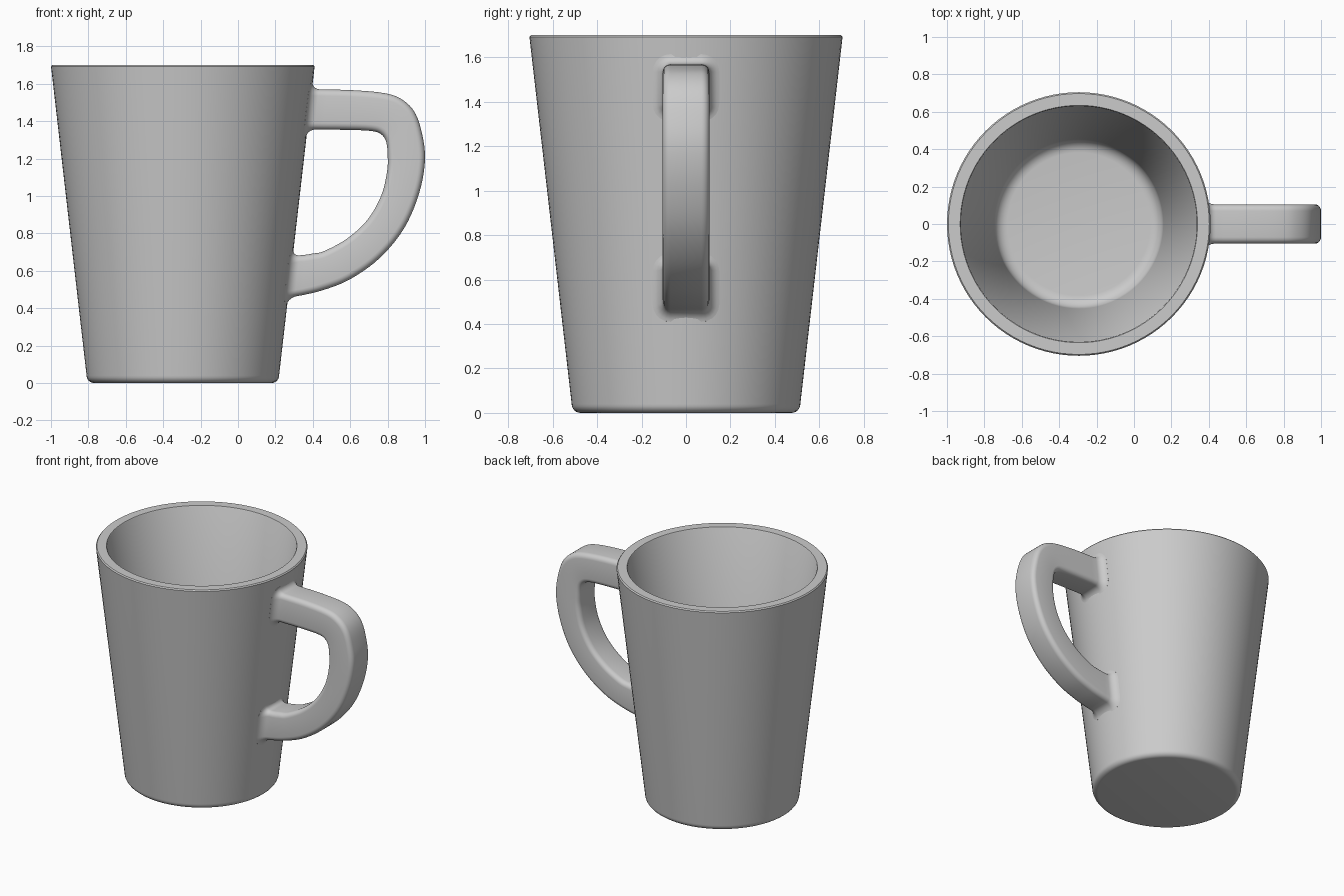
import bpy, bmesh, math
from mathutils import Vector

cube = bpy.data.objects.get("Cube")
if cube:
    bpy.data.objects.remove(cube, do_unlink=True)

AXIS_X = -0.295      # centre line of the cup
HEIGHT = 1.7
WALL = 0.075
FILLET = 0.045       # blend where the handle meets the cup
HALF_WIDTH = 0.105
CORNER = 0.035

grey = bpy.data.materials.new("grey ceramic")
grey.use_nodes = True
colour = (0.6, 0.6, 0.6, 1)
grey.diffuse_color = colour
grey.node_tree.nodes["Principled BSDF"].inputs["Base Color"].default_value = colour


def radius(z):
    return 0.51 + 0.115 * z


def arc(cx, cz, r, start, end, steps=6):
    angles = [math.radians(start + (end - start) * i / steps) for i in range(steps + 1)]
    return [(cx + r * math.cos(a), cz + r * math.sin(a)) for a in angles]


def finish(bm, name):
    bmesh.ops.recalc_face_normals(bm, faces=bm.faces)
    mesh = bpy.data.meshes.new(name)
    bm.to_mesh(mesh)
    bm.free()
    mesh.materials.append(grey)
    obj = bpy.data.objects.new(name, mesh)
    bpy.context.collection.objects.link(obj)
    bpy.ops.object.select_all(action="DESELECT")
    obj.select_set(True)
    bpy.context.view_layer.objects.active = obj
    bpy.ops.object.shade_smooth_by_angle(angle=math.radians(35))
    return obj


def bridge(bm, rings):
    for a, b in zip(rings, rings[1:]):
        for i in range(len(a)):
            j = (i + 1) % len(a)
            bm.faces.new((a[i], a[j], b[j], b[i]))
    bm.faces.new(rings[0])
    bm.faces.new(rings[-1])


# Cup: one closed profile turned around the axis
top = radius(HEIGHT)
profile = arc(radius(0.04) - 0.04, 0.04, 0.04, -90, 0)
profile += [(radius(HEIGHT - 0.008), HEIGHT - 0.008), (top - 0.008, HEIGHT)]
profile += [(top - WALL + 0.004, HEIGHT), (top - WALL, HEIGHT - 0.006)]
profile += arc(radius(0.15) - WALL - 0.07, 0.15, 0.07, 0, -90)
SIDES = 96
bm = bmesh.new()
rings = []
for r, z in profile:
    turns = [math.tau * i / SIDES for i in range(SIDES)]
    rings.append([bm.verts.new((AXIS_X + r * math.cos(t), r * math.sin(t), z)) for t in turns])
bridge(bm, rings)
finish(bm, "cup")

# Handle: pairs of outer and inner edge points (x, z)
edges = [
    (.441, 1.57, .416, 1.355), (.62, 1.565, .60, 1.353), (.78, 1.55, .715, 1.347),
    (.87, 1.52, .765, 1.33), (.94, 1.455, .792, 1.29), (.98, 1.35, .80, 1.22),
    (1.0, 1.2, .797, 1.13), (.97, 1.02, .765, 1.0), (.89, .83, .69, .87),
    (.76, .67, .58, .77), (.60, .555, .46, .705), (.45, .495, .40, .692),
    (.314, .463, .345, .683)]
edges = [Vector(e) for e in edges]


def smooth_path(points, steps=5):
    ext = [2 * points[0] - points[1]] + points + [2 * points[-1] - points[-2]]
    path = []
    for a, b, c, d in zip(ext, ext[1:], ext[2:], ext[3:]):
        for i in range(steps):
            t = i / steps
            path.append(0.5 * (2 * b + (c - a) * t + (2 * a - 5 * b + 4 * c - d) * t ** 2
                               + (3 * b - a - 3 * c + d) * t ** 3))
    return path + [points[-1]]


def section(edge, grow=0.0):
    """Rounded rectangle spanning the outer and inner edges."""
    outer, inner = Vector(edge[:2]), Vector(edge[2:])
    centre, across = (outer + inner) / 2, (outer - inner).normalized()
    half = (outer - inner).length / 2 + grow
    wide = HALF_WIDTH + grow
    round_r = CORNER + grow
    points = []
    for k, (su, sv) in enumerate([(1, 1), (-1, 1), (-1, -1), (1, -1)]):
        for u, v in arc(su * (half - round_r), sv * (wide - round_r), round_r,
                        90 * k, 90 * k + 90, 5):
            p = centre + across * u
            points.append(Vector((p.x, v, p.y)))
    return points


def flare(edge, slope):
    """Rings that curve out from the handle end and sink into the cup wall."""
    stages = [(FILLET * (1 - math.sin(t)), FILLET * (1 - math.cos(t)))
              for t in [math.pi / 2 * i / 6 for i in range(7)]]
    stages.append((-0.03, FILLET))
    result = []
    for away, grow in stages:
        ring = []
        for p in section(edge, grow):
            z = p.z + slope * (away - FILLET)
            x = AXIS_X + math.sqrt((radius(z) + away) ** 2 - p.y ** 2)
            ring.append(Vector((x, p.y, z)))
        result.append(ring)
    return result


path = smooth_path(edges)
upper = flare(edges[0], 0.0)
lower = flare(edges[-1], 0.2)
sections = upper[::-1] + [section(e) for e in path[1:-1]] + lower
bm = bmesh.new()
bridge(bm, [[bm.verts.new(p) for p in ring] for ring in sections])
finish(bm, "handle")
